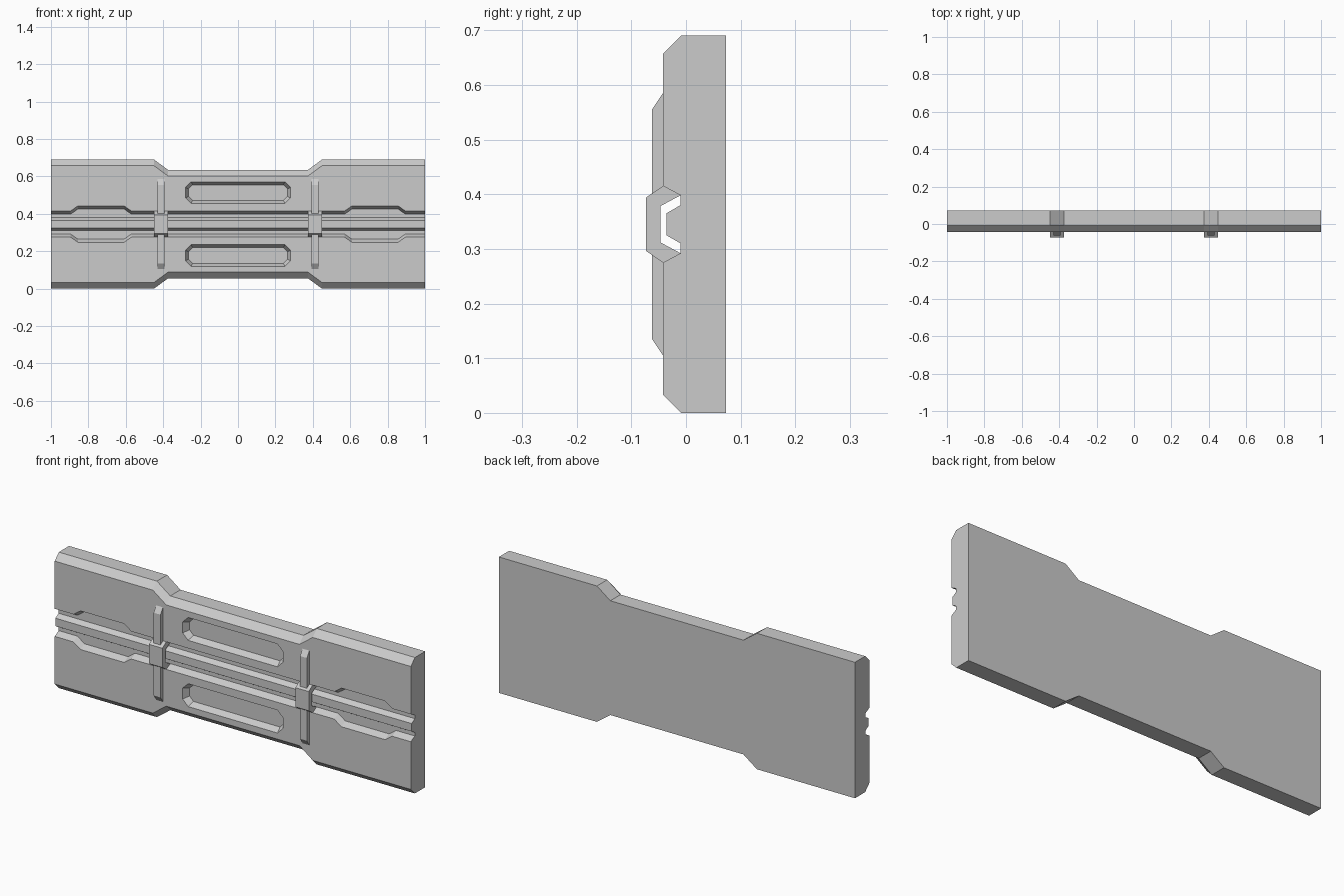
import bpy, bmesh

if "Cube" in bpy.data.objects:
    bpy.data.objects.remove(bpy.data.objects["Cube"])

MID = 0.345      # height of the horizontal symmetry plane
FRONT = -0.042   # front surface of the panel
FLOOR = -0.01    # depth of the groove and pockets

grey = bpy.data.materials.new("plain_grey")
grey.use_nodes = True
grey.diffuse_color = (0.6, 0.6, 0.6, 1)
grey.node_tree.nodes["Principled BSDF"].inputs["Base Color"].default_value = (0.6, 0.6, 0.6, 1)


def loft(name, rings):
    """Skin a list of closed rings of equal length and cap both ends."""
    bm = bmesh.new()
    loops = [[bm.verts.new(p) for p in ring] for ring in rings]
    n = len(loops[0])
    for a, b in zip(loops, loops[1:]):
        for i in range(n):
            j = (i + 1) % n
            bm.faces.new((a[i], a[j], b[j], b[i]))
    bm.faces.new(loops[0])
    bm.faces.new(loops[-1])
    bmesh.ops.recalc_face_normals(bm, faces=bm.faces)
    bmesh.ops.dissolve_limit(bm, angle_limit=0.01, verts=bm.verts, edges=bm.edges)
    mesh = bpy.data.meshes.new(name)
    bm.to_mesh(mesh)
    bm.free()
    mesh.materials.append(grey)
    obj = bpy.data.objects.new(name, mesh)
    bpy.context.collection.objects.link(obj)
    return obj


def symmetric(half):
    """Close a (y, height above middle) half profile by mirroring it downwards."""
    return half + [(y, -z) for y, z in reversed(half)]


def section(x, profile):
    return [(x, y, MID + z) for y, z in profile]


def panel_section(x, half_height, widen):
    return section(x, symmetric([
        (0.073, half_height), (-0.009, half_height), (FRONT, half_height - 0.033),
        (FRONT, 0.07 + widen), (FLOOR, 0.053 + widen),
        (FLOOR, 0.035), (-0.036, 0.02)]))


# Panel: waisted outline, chamfered front edge, ridged groove that widens near the ends
stations = [(1, 0.345, 0), (0.895, 0.345, 0), (0.855, 0.345, 0.028), (0.61, 0.345, 0.028),
            (0.57, 0.345, 0), (0.449, 0.345, 0), (0.374, 0.29, 0)]
rings = [panel_section(-x, h, w) for x, h, w in stations]
rings += [panel_section(x, h, w) for x, h, w in reversed(stations)]
panel = loft("panel", rings)


# Pockets: two tapered recesses with clipped corners
def pocket_ring(y, inset, z):
    w, h, c = 0.281 - inset, 0.058 - inset, 0.03 - inset * 0.5
    corners = [(w, h - c), (w - c, h), (c - w, h), (-w, h - c)]
    return [(x, y, z + dz) for x, dz in symmetric(corners)]


for side in (-1, 1):
    z = MID + side * 0.168
    slope = 0.5
    cutter = loft("pocket_cutter", [pocket_ring(FRONT - 0.02, -0.02 * slope, z),
                                    pocket_ring(FLOOR, 0.032 * slope, z)])
    cutter.hide_render = True
    cut = panel.modifiers.new("pocket", "BOOLEAN")
    cut.operation, cut.solver, cut.object = "DIFFERENCE", "EXACT", cutter
    bpy.context.view_layer.objects.active = panel
    bpy.ops.object.modifier_apply(modifier=cut.name)
    bpy.data.objects.remove(cutter)

# Clips bridging the groove, each with a strap above and below
clip_profile = symmetric([(FLOOR, 0.053), (FRONT, 0.07), (-0.073, 0.049)])
clip_profile += [(-0.047, -0.033), (-0.047, 0.033)]
strap_profile = [(FRONT, 0.24), (-0.062, 0.21), (-0.062, 0.056), (FRONT, 0.07)]

for label, x in (("right", -0.411), ("left", 0.411)):
    loft(label + "_clip", [section(x + s * 0.0375, clip_profile) for s in (-1, 1)])
    for place, flip in (("upper", 1), ("lower", -1)):
        profile = [(y, flip * z) for y, z in strap_profile]
        loft(f"{label}_{place}_strap", [section(x + s * 0.019, profile) for s in (-1, 1)])
